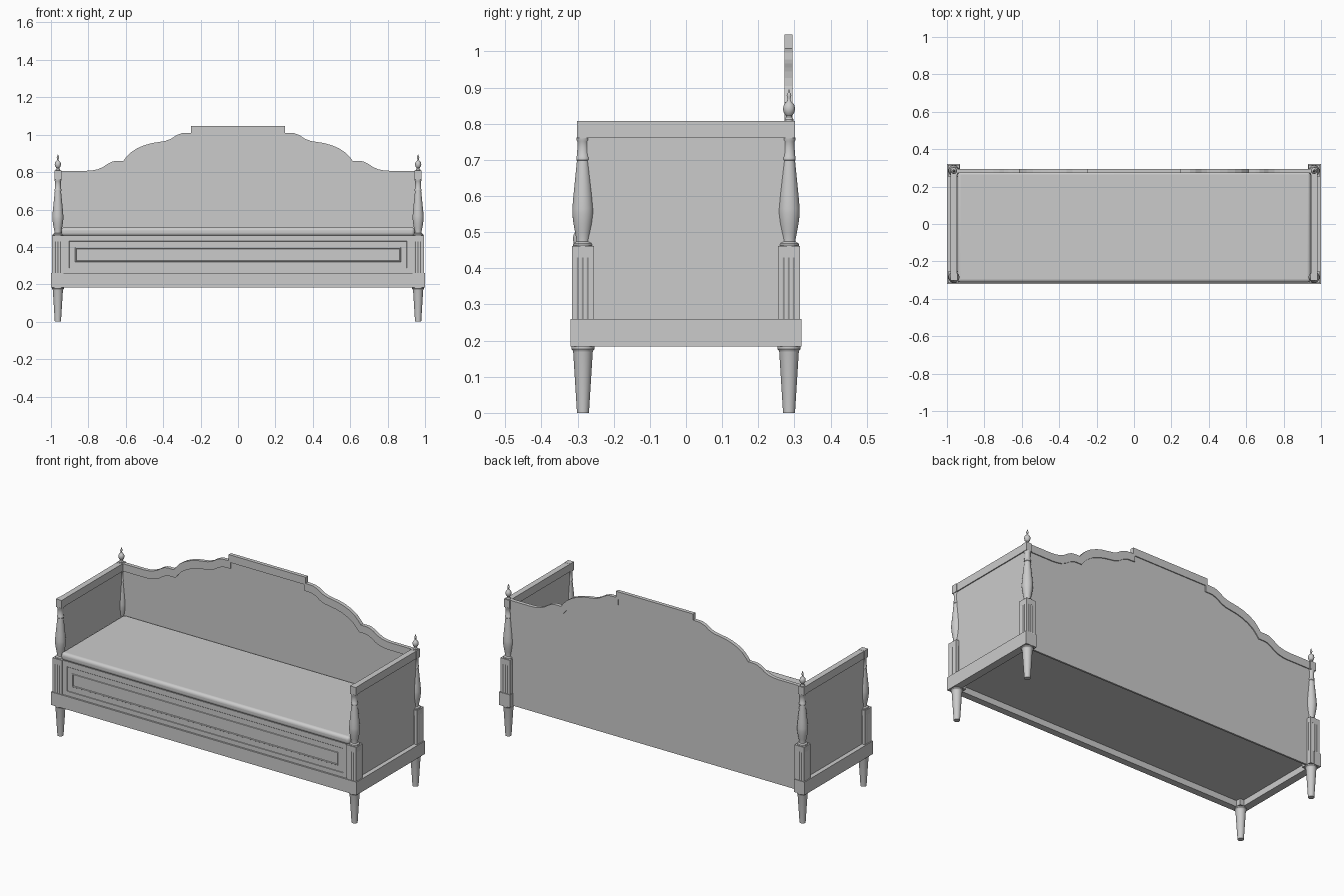
import bpy, bmesh, math

if "Cube" in bpy.data.objects:
    bpy.data.objects.remove(bpy.data.objects["Cube"])

PX, PY = 0.963, 0.285   # post centres


def finish(name, bm, smooth=False):
    bmesh.ops.recalc_face_normals(bm, faces=bm.faces)
    me = bpy.data.meshes.new(name)
    bm.to_mesh(me)
    bm.free()
    ob = bpy.data.objects.new(name, me)
    bpy.context.collection.objects.link(ob)
    if smooth:
        bpy.ops.object.select_all(action='DESELECT')
        ob.select_set(True)
        bpy.context.view_layer.objects.active = ob
        bpy.ops.object.shade_smooth_by_angle(angle=math.radians(35))
    return ob


def box_bm(x0, x1, y0, y1, z0, z1):
    bm = bmesh.new()
    bmesh.ops.create_cube(bm, size=1)
    for v in bm.verts:
        v.co = ((x0 + x1) / 2 + v.co.x * (x1 - x0),
                (y0 + y1) / 2 + v.co.y * (y1 - y0),
                (z0 + z1) / 2 + v.co.z * (z1 - z0))
    return bm


def box(name, x0, x1, y0, y1, z0, z1, bevel=0.0, segs=2):
    ob = finish(name, box_bm(x0, x1, y0, y1, z0, z1), bevel > 0)
    if bevel:
        m = ob.modifiers.new("bevel", 'BEVEL')
        m.width, m.segments = bevel, segs
    return ob


def lathe(name, x, y, profile, n=28):
    bm = bmesh.new()
    rings = [[bm.verts.new((x + r * math.cos(i * math.tau / n),
                            y + r * math.sin(i * math.tau / n), z))
              for i in range(n)] for r, z in profile]
    for a, b in zip(rings, rings[1:]):
        for i in range(n):
            j = (i + 1) % n
            bm.faces.new((a[i], a[j], b[j], b[i]))
    bm.faces.new(rings[0])
    bm.faces.new(rings[-1])
    return finish(name, bm, True)


def prism(name, pts, lo, hi, axis):
    """Extrude a closed outline along z (pts are x,y) or y (pts are x,z)."""
    bm = bmesh.new()
    put = (lambda p, t: (p[0], p[1], t)) if axis == 'z' else (lambda p, t: (p[0], t, p[1]))
    a = [bm.verts.new(put(p, lo)) for p in pts]
    b = [bm.verts.new(put(p, hi)) for p in pts]
    bm.faces.new(a)
    bm.faces.new(b)
    for i in range(len(pts)):
        j = (i + 1) % len(pts)
        bm.faces.new((a[i], a[j], b[j], b[i]))
    return finish(name, bm)


LEG = [(.0165, 0), (.027, .168), (.028, .172), (.032, .177), (.032, .185)]
BALUSTER = [(.027, .46), (.028, .464), (.026, .469), (.018, .474), (.018, .480), (.022, .50),
            (.0265, .525), (.0295, .55), (.0295, .565), (.0265, .60), (.0225, .64), (.0175, .69),
            (.0165, .698), (.0185, .70), (.0185, .708), (.0165, .711), (.0155, .735),
            (.0155, .75), (.018, .755), (.018, .762)]
FINIAL = [(.013, .805), (.013, .812), (.008, .818), (.008, .822), (.014, .829), (.017, .841),
          (.014, .853), (.008, .859), (.005, .863), (.004, .870), (.0065, .877), (.005, .883),
          (.003, .886), (.003, .891), (.0008, .894)]

# Finely fluted cross-section: three shallow grooves on each side
H, G, D = 0.031, 0.004, 0.0015
side = [(-H, H)]
for c in (-.014, 0, .014):
    side += [(c - G, H), (c, H - D), (c + G, H)]
flute = []
for k in range(4):
    for u, v in side:
        for _ in range(k):
            u, v = v, -u
        flute.append((u, v))

# Corner legs and posts
for sx, lr in ((-1, "left"), (1, "right")):
    for sy, fb in ((-1, "front"), (1, "back")):
        tag, x, y = f"{fb}_{lr}", sx * PX, sy * PY
        lathe(f"leg_{tag}", x, y, LEG)
        box(f"rail_block_{tag}", *sorted((sx * .93, sx * .9995)),
            *sorted((sy * .25, sy * .3195)), .184, .26)
        prism(f"fluted_post_{tag}", [(x + u, y + v) for u, v in flute], .26, .43, 'z')
        box(f"post_cap_{tag}", x - H, x + H, y - H, y + H, .43, .462)
        lathe(f"baluster_{tag}", x, y, BALUSTER)
        box(f"arm_block_{tag}", x - .019, x + .019,
            *sorted((sy * .265, sy * .301)), .76, .808)
    lathe(f"finial_{lr}", sx * PX, PY, FINIAL, 20)

    # Side rail, side panel and arm rail
    box(f"side_rail_{lr}", *sorted((sx * .955, sx * 1.0)), -.32, .32, .183, .26)
    box(f"side_panel_{lr}", *sorted((sx * .953, sx * .974)), -.28, .28, .22, .765)
    box(f"arm_rail_{lr}", *sorted((sx * .946, sx * .98)), -.28, .28, .761, .807)

# Front rail and base board
box("front_rail", -1, 1, -.32, -.28, .183, .26)
box("base_board", -.96, .96, -.29, .284, .219, .235)

# Front panel with stepped mouldings
bm = box_bm(-.935, .935, -.310, -.27, .255, .462)
bm.normal_update()
front = min(bm.faces, key=lambda f: f.calc_center_median().y)
for t, d in ((.031, 0), (.002, -.002), (.031, 0), (.002, .003), (.004, 0), (.002, -.005)):
    bmesh.ops.inset_region(bm, faces=[front], thickness=t, depth=d, use_even_offset=True)
finish("front_panel", bm)

# Mattress
box("mattress", -.945, .945, -.312, .282, .458, .505, .018, 5)

# Shaped backrest: half outline from the outer end to the centre
half = [(.955, .807), (.81, .807), (.78, .809), (.75, .815), (.72, .828), (.695, .845),
        (.67, .857), (.65, .86), (.613, .86), (.60, .877), (.575, .904), (.54, .927),
        (.50, .944), (.46, .955), (.39, .966), (.36, .977), (.33, .997), (.30, 1.008),
        (.252, 1.01), (.252, 1.046)]
inner = [(x - .012 if x < .9 else x, z - .045) for x, z in half]
top = half + [(-x, z) for x, z in reversed(half)]
low = inner + [(-x, z) for x, z in reversed(inner)]
prism("backrest_panel", low + [(-.955, .185), (.955, .185)], .279, .2895, 'y')
prism("backrest_moulding", top + low[::-1], .273, .295, 'y')
